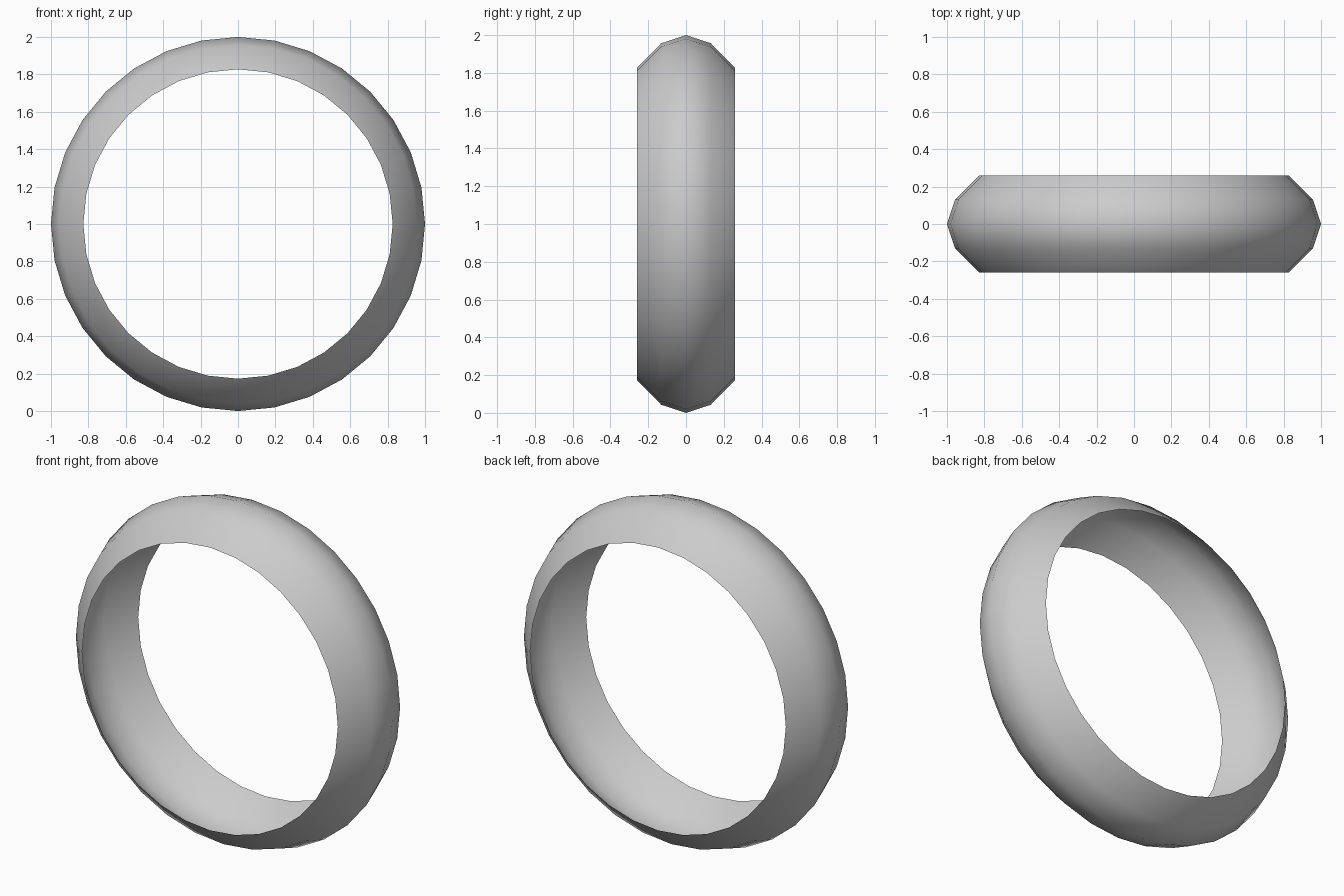
import bpy, bmesh, math

if "Cube" in bpy.data.objects:
    bpy.data.objects.remove(bpy.data.objects["Cube"])

SIDES = 32
# Half-round band profile: (radius, offset along y)
PROFILE = [(0.827, -0.259), (0.957, -0.131), (1.0, 0.0), (0.957, 0.131), (0.827, 0.259)]

# Open curved band swept around the y axis
bm = bmesh.new()
loops = []
for r, y in PROFILE:
    loops.append([bm.verts.new((r * math.sin(2 * math.pi * i / SIDES), y,
                                1.0 + r * math.cos(2 * math.pi * i / SIDES)))
                  for i in range(SIDES)])
for a, b in zip(loops, loops[1:]):
    for i in range(SIDES):
        j = (i + 1) % SIDES
        face = bm.faces.new((a[i], a[j], b[j], b[i]))
        face.smooth = True
        # Keep every face pointing away from the ring axis
        face.normal_update()
        c = face.calc_center_median()
        if face.normal.x * c.x + face.normal.z * (c.z - 1.0) < 0:
            face.normal_flip()

mesh = bpy.data.meshes.new("ring_band")
bm.to_mesh(mesh)
bm.free()
ring = bpy.data.objects.new("ring_band", mesh)
bpy.context.collection.objects.link(ring)
